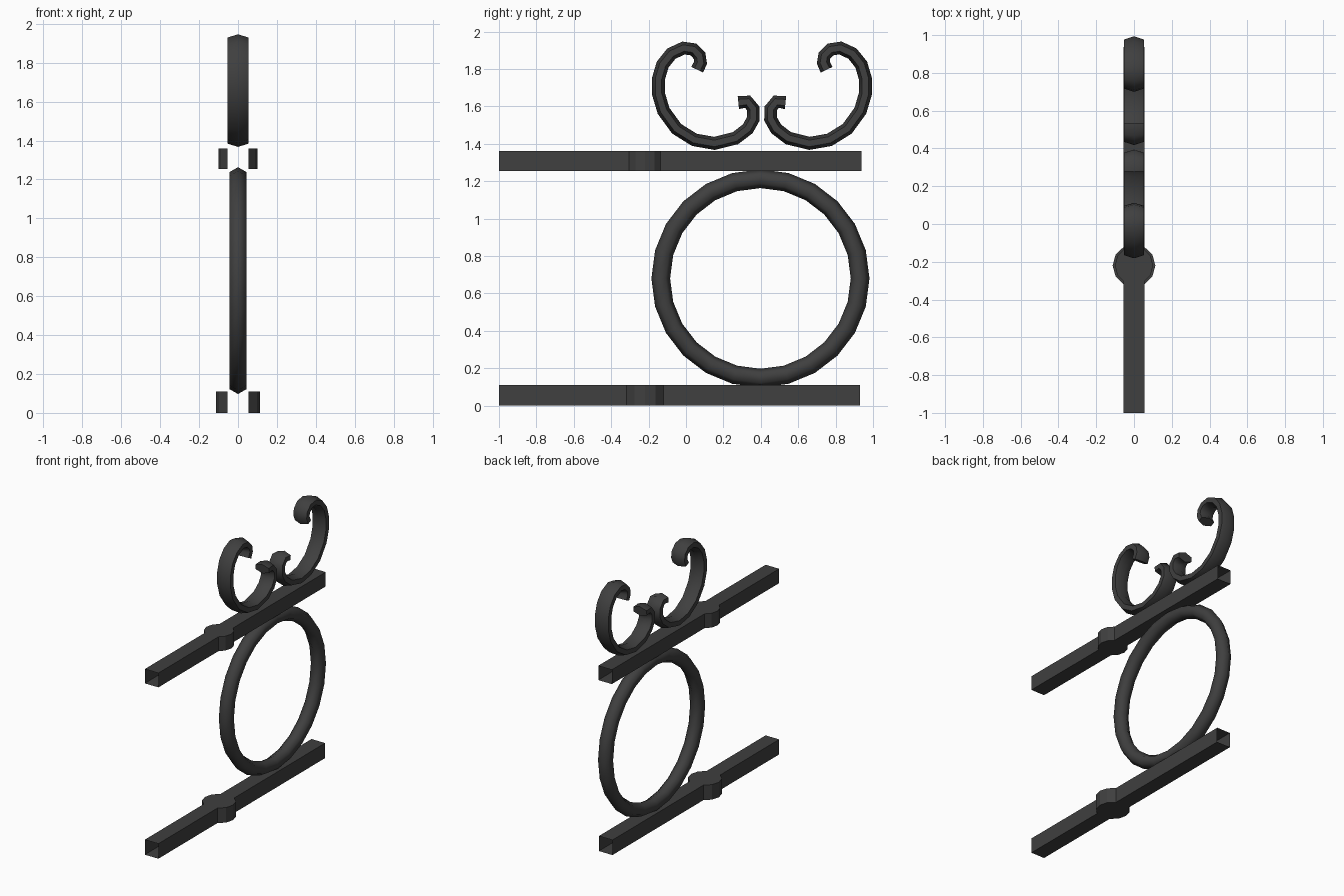
import bpy, bmesh, math
from mathutils import Vector

if "Cube" in bpy.data.objects:
    bpy.data.objects.remove(bpy.data.objects["Cube"])

iron = bpy.data.materials.new("dark_iron")
iron.diffuse_color = (0.05, 0.05, 0.05, 1)
iron.use_nodes = True
iron.node_tree.nodes["Principled BSDF"].inputs["Base Color"].default_value = iron.diffuse_color


def finish(name, bm, smooth):
    bmesh.ops.recalc_face_normals(bm, faces=bm.faces)
    me = bpy.data.meshes.new(name)
    bm.to_mesh(me)
    bm.free()
    me.materials.append(iron)
    ob = bpy.data.objects.new(name, me)
    bpy.context.collection.objects.link(ob)
    if smooth:
        bpy.ops.object.select_all(action='DESELECT')
        ob.select_set(True)
        bpy.context.view_layer.objects.active = ob
        bpy.ops.object.shade_smooth_by_angle(angle=math.radians(70))
    return ob


def sweep(name, path, half_x, half_r, closed=False):
    """Sweep a six-sided section along a path of (y, z) points."""
    bm = bmesh.new()
    pts = [Vector(p) for p in path]
    n = len(pts)
    rings = []
    for i, p in enumerate(pts):
        a = pts[i - 1] if (closed or i > 0) else p
        b = pts[(i + 1) % n] if (closed or i < n - 1) else p
        t = (b - a).normalized()
        nrm = Vector((-t.y, t.x))
        ring = []
        for k in range(6):
            ang = k * math.pi / 3
            q = p + nrm * (half_r * math.cos(ang))
            x = half_x * math.sin(ang) / math.sin(math.pi / 3)
            ring.append(bm.verts.new((x, q.x, q.y)))
        rings.append(ring)
    for i in range(n if closed else n - 1):
        r0, r1 = rings[i], rings[(i + 1) % n]
        for k in range(6):
            j = (k + 1) % 6
            bm.faces.new((r0[k], r0[j], r1[j], r1[k]))
    if not closed:
        bm.faces.new(rings[0])
        bm.faces.new(rings[-1])
    return finish(name, bm, True)


def rail(name, z0, z1, y_end, radius, hw=0.055, yc=-0.22):
    """Hollow open-ended bar with a round collar."""
    dy = math.sqrt(radius ** 2 - hw ** 2)
    side = [(hw, -1), (hw, yc - dy)]
    side += [(radius * math.cos(math.radians(a)), yc + radius * math.sin(math.radians(a)))
             for a in (-30, 0, 30)]
    side += [(hw, yc + dy), (hw, y_end)]
    bm = bmesh.new()
    rows = [[bm.verts.new((s * x, y, z)) for s, z in ((1, z0), (1, z1), (-1, z1), (-1, z0))]
            for x, y in side]
    for r0, r1 in zip(rows, rows[1:]):
        for k in range(4):
            j = (k + 1) % 4
            bm.faces.new((r0[k], r0[j], r1[j], r1[k]))
    return finish(name, bm, False)


# Horizontal bars
rail("lower_rail", 0, 0.11, 0.93, 0.113)
rail("upper_rail", 1.255, 1.36, 0.937, 0.101)

# Large ring between the bars
ring_path = [(0.398 + 0.533 * math.cos(math.tau * i / 24),
              0.68 + 0.533 * math.sin(math.tau * i / 24)) for i in range(24)]
sweep("ring", ring_path, 0.0435, 0.05, closed=True)

# Mirrored scrolls on top
scroll = [(.28, 1.62), (.33, 1.625), (.36, 1.587), (.36, 1.533), (.33, 1.48),
          (.265, 1.43), (.152, 1.402), (.045, 1.421), (-.05, 1.48), (-.12, 1.576),
          (-.147, 1.667), (-.147, 1.748), (-.125, 1.823), (-.078, 1.882),
          (-.013, 1.912), (.04, 1.904), (.072, 1.871), (.078, 1.834), (.06, 1.796)]
sweep("front_scroll", scroll, 0.054, 0.035)
sweep("back_scroll", [(0.812 - y, z) for y, z in scroll], 0.054, 0.035)
